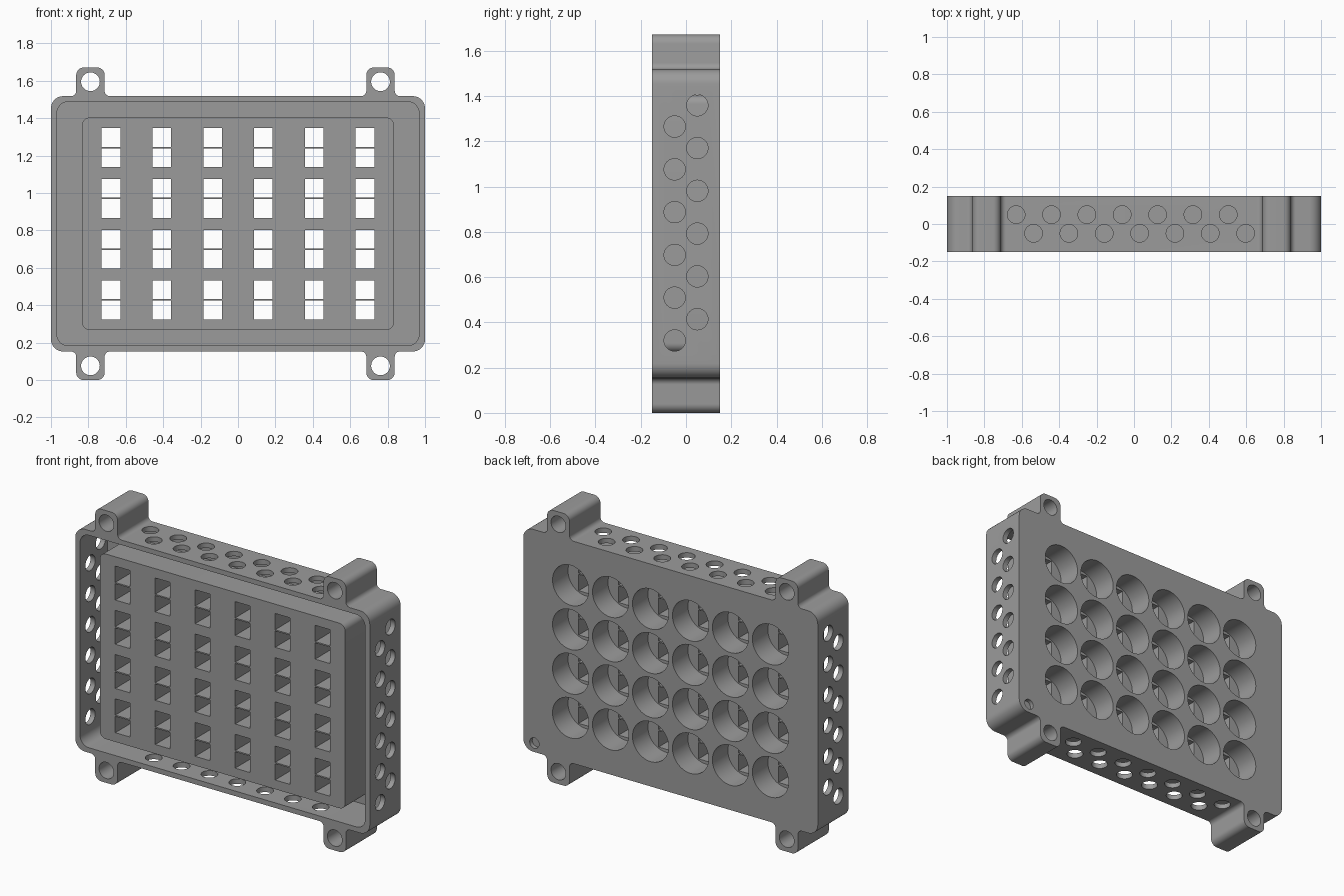
import bpy, bmesh, math
from mathutils import Vector

if "Cube" in bpy.data.objects:
    bpy.data.objects.remove(bpy.data.objects["Cube"])

FRONT, BACK = -0.15, 0.15
Z_LOW, Z_HIGH, Z_MID = 0.153, 1.52, 0.8355
EARS = (-0.789, 0.762)          # x of the mounting ears
EAR_W = 0.076
PITCH = 0.2715                  # spacing of the cell pockets

grey = bpy.data.materials.new("plain grey")
grey.diffuse_color = (0.33, 0.33, 0.33, 1)
grey.use_nodes = True
grey.node_tree.nodes["Principled BSDF"].inputs["Base Color"].default_value = grey.diffuse_color


def rounded(corners, steps=8):
    """Polygon from (x, z, radius) corners with each corner rounded."""
    pts = []
    for i, (x, z, r) in enumerate(corners):
        p = Vector((x, z))
        a = (Vector(corners[i - 1][:2]) - p).normalized()
        b = (Vector(corners[(i + 1) % len(corners)][:2]) - p).normalized()
        c = p + (a + b) * r     # right-angled corners only
        for s in range(steps + 1):
            t = s / steps * math.pi / 2
            pts.append(c - b * r * math.cos(t) - a * r * math.sin(t))
    return pts


def rect(x0, x1, z0, z1, r):
    return rounded([(x0, z0, r), (x1, z0, r), (x1, z1, r), (x0, z1, r)])


def circle(u, v, r, n=40):
    return [Vector((u + r * math.cos(2 * math.pi * k / n),
                    v + r * math.sin(2 * math.pi * k / n))) for k in range(n)]


def prism(bm, pts, d0, d1, axis="y"):
    """Extrude a 2D outline along one axis."""
    place = {"x": lambda p, d: (d, p[0], p[1]),
             "y": lambda p, d: (p[0], d, p[1]),
             "z": lambda p, d: (p[0], p[1], d)}[axis]
    lo = [bm.verts.new(place(p, d0)) for p in pts]
    hi = [bm.verts.new(place(p, d1)) for p in pts]
    bm.faces.new(lo)
    bm.faces.new(hi[::-1])
    for i in range(len(pts)):
        j = (i + 1) % len(pts)
        bm.faces.new((lo[j], lo[i], hi[i], hi[j]))


def finish(name, bm, helper=False):
    bmesh.ops.recalc_face_normals(bm, faces=bm.faces)
    me = bpy.data.meshes.new(name)
    bm.to_mesh(me)
    bm.free()
    me.materials.append(grey)
    ob = bpy.data.objects.new(name, me)
    bpy.context.collection.objects.link(ob)
    ob.hide_render = helper
    return ob


def combine(target, tool, operation):
    mod = target.modifiers.new(operation.lower(), "BOOLEAN")
    mod.operation, mod.object, mod.solver = operation, tool, "EXACT"
    bpy.context.view_layer.objects.active = target
    bpy.ops.object.modifier_apply(modifier=mod.name)
    bpy.data.objects.remove(tool)


# Case outline with four mounting ears
bottom = [(-1, Z_LOW, 0.065)]
for e in EARS:
    bottom += [(e - EAR_W, Z_LOW, 0.028), (e - EAR_W, 0, 0.04),
               (e + EAR_W, 0, 0.04), (e + EAR_W, Z_LOW, 0.028)]
bottom.append((1, Z_LOW, 0.065))
top = [(x, 2 * Z_MID - z, r) for x, z, r in reversed(bottom)]
bm = bmesh.new()
prism(bm, rounded(bottom + top), FRONT, BACK)
case = finish("battery_case", bm)

# Open front cavity behind the rim
bm = bmesh.new()
prism(bm, rect(-0.968, 0.968, 0.184, 1.488, 0.06), FRONT - 0.1, 0.118)
combine(case, finish("cavity_cutter", bm, True), "DIFFERENCE")

# Central cell block standing on the back plate
bm = bmesh.new()
prism(bm, rect(-0.833, 0.833, 0.268, 1.404, 0.04), FRONT, 0.135)
combine(case, finish("cell_block", bm, True), "UNION")

# Staggered vent holes in the four walls, and screw holes in the ears
bm = bmesh.new()
for i in range(6):
    for y, z in ((0.05, 0.414), (-0.05, 0.32)):
        for d in (-1.1, 0.9):
            prism(bm, circle(y, z + 0.189 * i, 0.047), d, d + 0.2, "x")
for i in range(7):
    for x, y in ((-0.63, 0.05), (-0.537, -0.05)):
        for d in (0.05, 1.45):
            prism(bm, circle(x + 0.189 * i, y, 0.047), d, d + 0.17, "z")
for e in EARS:
    for z in (0.076, 1.595):
        prism(bm, circle(e, z, 0.05), -0.3, 0.3)
# Small blind hole in the lower corner of the back
prism(bm, circle(0.925, 0.208, 0.032), 0.125, 0.2)
combine(case, finish("hole_cutter", bm, True), "DIFFERENCE")

# Round cell pockets from the back, paired contact slots from the front
pockets, slots = bmesh.new(), bmesh.new()
for col in range(6):
    for row in range(4):
        x = (col - 2.5) * PITCH
        z = Z_MID + (row - 1.5) * PITCH
        prism(pockets, circle(x, z, 0.123, 48), 0.0, 0.3)
        for z0, z1 in ((z - 0.104, z - 0.004), (z + 0.004, z + 0.104)):
            prism(slots, [(x - 0.05, z0), (x + 0.05, z0),
                          (x + 0.05, z1), (x - 0.05, z1)], -0.3, 0.02)
combine(case, finish("pocket_cutter", pockets, True), "DIFFERENCE")
combine(case, finish("slot_cutter", slots, True), "DIFFERENCE")

# Smooth rounds, sharp edges
bpy.ops.object.select_all(action="DESELECT")
case.select_set(True)
bpy.context.view_layer.objects.active = case
bpy.ops.object.shade_smooth_by_angle(angle=math.radians(30))
